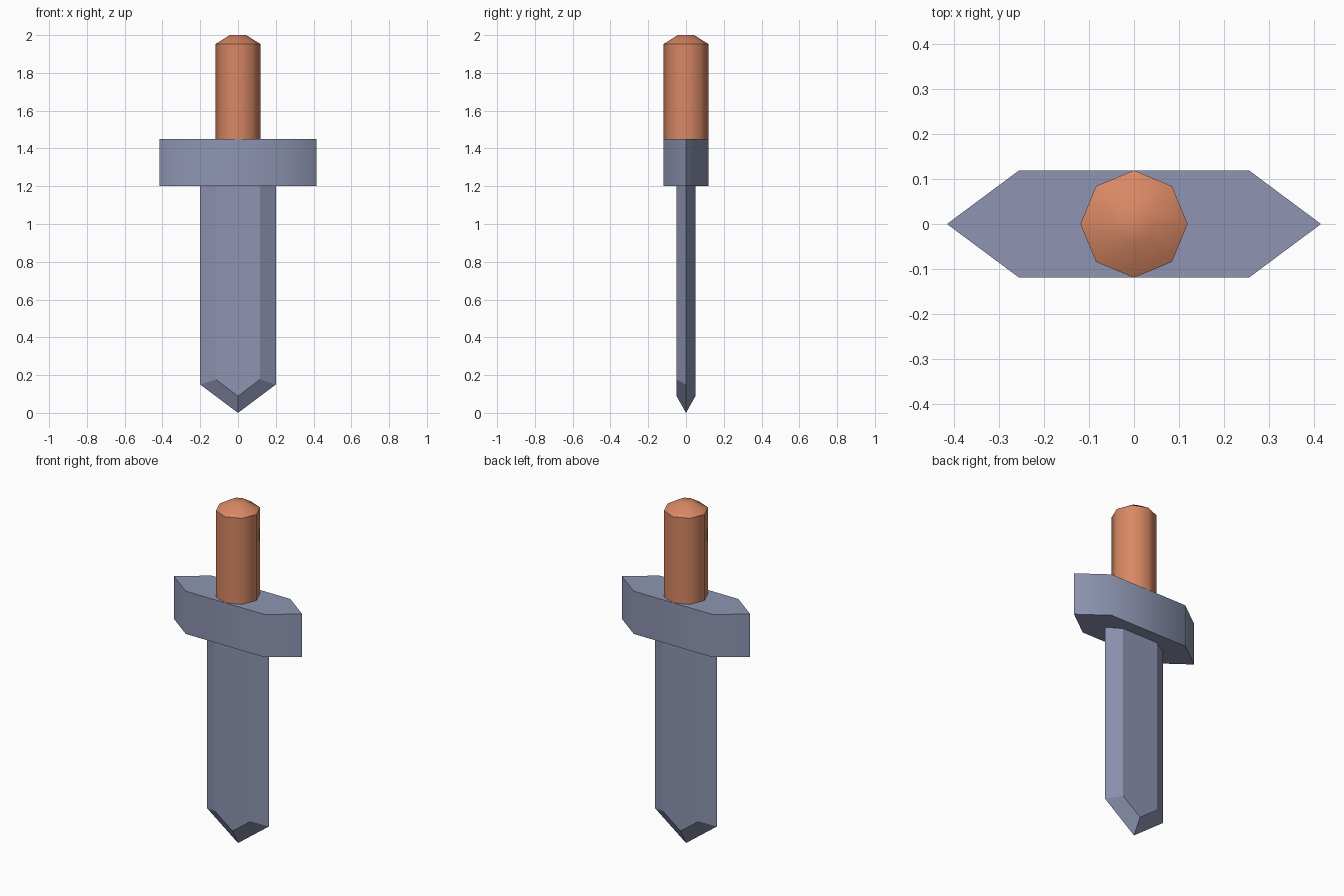
import bpy, bmesh, math

if "Cube" in bpy.data.objects:
    bpy.data.objects.remove(bpy.data.objects["Cube"])


def srgb(r, g, b):
    f = lambda c: c / 12.92 if c <= 0.04045 else ((c + 0.055) / 1.055) ** 2.4
    return (f(r / 255), f(g / 255), f(b / 255), 1)


def material(name, colour):
    m = bpy.data.materials.new(name)
    m.diffuse_color = colour
    m.use_nodes = True
    m.node_tree.nodes["Principled BSDF"].inputs["Base Color"].default_value = m.diffuse_color
    return m


metal = material("blue grey metal", srgb(142, 149, 178))
copper = material("orange grip", srgb(216, 136, 100))


def finish(name, bm, mat, smooth=None):
    bmesh.ops.recalc_face_normals(bm, faces=bm.faces)
    me = bpy.data.meshes.new(name)
    bm.to_mesh(me)
    bm.free()
    me.materials.append(mat)
    ob = bpy.data.objects.new(name, me)
    bpy.context.collection.objects.link(ob)
    if smooth:
        bpy.ops.object.select_all(action='DESELECT')
        ob.select_set(True)
        bpy.context.view_layer.objects.active = ob
        bpy.ops.object.shade_smooth_by_angle(angle=math.radians(smooth))
    return ob


def loft(bm, rings):
    """Bridge rings of equal point count and cap both ends."""
    vs = [[bm.verts.new(p) for p in ring] for ring in rings]
    n = len(vs[0])
    for a, b in zip(vs, vs[1:]):
        for i in range(n):
            j = (i + 1) % n
            bm.faces.new((a[i], a[j], b[j], b[i]))
    bm.faces.new(vs[0][::-1])
    bm.faces.new(vs[-1])


# Grip: octagonal bar with a chamfered end
bm = bmesh.new()
loft(bm, [[(r * math.cos(k * math.pi / 4), r * math.sin(k * math.pi / 4), z)
           for k in range(8)]
          for r, z in ((0.119, 1.45), (0.119, 1.953), (0.043, 2.0))])
finish("grip", bm, copper, 50)

# Guard: long hexagonal block
hexagon = [(0.415, 0), (0.255, 0.119), (-0.255, 0.119),
           (-0.415, 0), (-0.255, -0.119), (0.255, -0.119)]
bm = bmesh.new()
loft(bm, [[(x, y, z) for x, y in hexagon] for z in (1.2, 1.45)])
finish("guard", bm, metal, 50)

# Blade: flat profile on both faces, bevelled out to a sharp centre edge
edge = [(-0.2, 1.2), (-0.2, 0.15), (0, 0), (0.2, 0.15), (0.2, 1.2)]
flat = [(-0.117, 1.2), (-0.117, 0.177), (0, 0.089), (0.117, 0.177), (0.117, 1.2)]
bm = bmesh.new()
loft(bm, [[(x, y, z) for x, z in prof]
          for prof, y in ((flat, -0.05), (edge, 0), (flat, 0.05))])
finish("blade", bm, metal)
